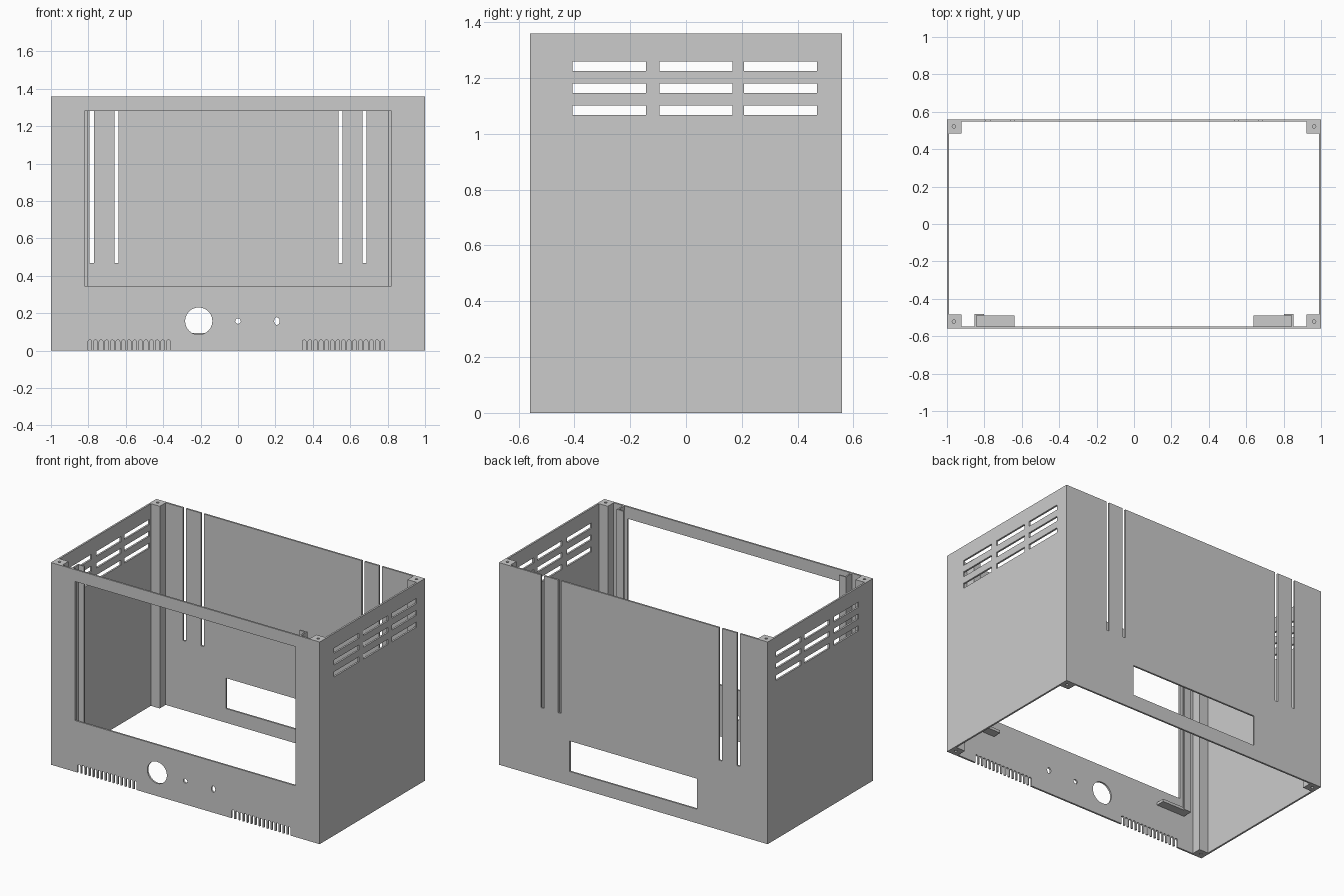
import bpy, bmesh, math

cube = bpy.data.objects.get("Cube")
if cube:
    bpy.data.objects.remove(cube, do_unlink=True)

X, Y, H, T = 1.0, 0.56, 1.36, 0.012   # half width, half depth, height, wall

grey = bpy.data.materials.new("light_grey")
grey.use_nodes = True
colour = (0.6, 0.6, 0.6, 1)
grey.diffuse_color = colour
grey.node_tree.nodes["Principled BSDF"].inputs["Base Color"].default_value = colour


def rect(u0, u1, v0, v1):
    return [(u0, v0), (u1, v0), (u1, v1), (u0, v1)]


def ellipse(u, v, ru, rv, n):
    angles = [2 * math.pi * i / n for i in range(n)]
    return [(u + ru * math.cos(a), v + rv * math.sin(a)) for a in angles]


def arch(u, r, bottom, top):
    """Slot with a rounded top."""
    arc = [math.pi * i / 8 for i in range(9)]
    return ([(u - r, bottom), (u + r, bottom)] +
            [(u + r * math.cos(a), top - r + r * math.sin(a)) for a in arc])


def prism(bm, profile, axis, lo, hi):
    """Extrude a flat profile along the named axis."""
    place = {"x": lambda u, v, w: (w, u, v),
             "y": lambda u, v, w: (u, w, v),
             "z": lambda u, v, w: (u, v, w)}[axis]
    a = [bm.verts.new(place(u, v, lo)) for u, v in profile]
    b = [bm.verts.new(place(u, v, hi)) for u, v in profile]
    faces = [bm.faces.new(a), bm.faces.new(b)]
    for i in range(len(a)):
        j = (i + 1) % len(a)
        faces.append(bm.faces.new((a[i], a[j], b[j], b[i])))
    bmesh.ops.recalc_face_normals(bm, faces=faces)


def build(name, prisms):
    bm = bmesh.new()
    for p in prisms:
        prism(bm, *p)
    mesh = bpy.data.meshes.new(name)
    bm.to_mesh(mesh)
    bm.free()
    mesh.materials.append(grey)
    obj = bpy.data.objects.new(name, mesh)
    bpy.context.collection.objects.link(obj)
    return obj


def cut(obj, prisms):
    """Subtract prisms from an object and drop the cutter."""
    cutter = build("cutter", prisms)
    cutter.hide_render = True
    mod = obj.modifiers.new("cut", "BOOLEAN")
    mod.operation, mod.solver, mod.object = "DIFFERENCE", "EXACT", cutter
    bpy.context.view_layer.update()
    graph = bpy.context.evaluated_depsgraph_get()
    mesh = bpy.data.meshes.new_from_object(obj.evaluated_get(graph))
    obj.modifiers.clear()
    obj.data = mesh
    bpy.data.objects.remove(cutter, do_unlink=True)


# Case: four thin walls, open at top and bottom
case = build("case_walls", [(rect(-X, X, -Y, Y), "z", 0, H)])
cut(case, [(rect(T - X, X - T, T - Y, Y - T), "z", -0.1, H + 0.1)])

# Front wall: window, control holes and rows of foot vents
front = [rect(-0.82, 0.82, 0.345, 1.28),
         ellipse(-0.21, 0.158, 0.073, 0.073, 24),
         ellipse(0, 0.158, 0.015, 0.015, 12),
         ellipse(0.208, 0.158, 0.015, 0.021, 12)]
for start in (-0.792, 0.354):
    front += [arch(start + 0.03 * i, 0.01, -0.05, 0.057) for i in range(15)]
openings = [(p, "y", -Y - 0.05, -Y + 0.05) for p in front]

# Back wall: cable opening and slots open at the top
back = [rect(-0.474, 0.474, 0.095, 0.3)]
back += [rect(x - 0.011, x + 0.011, 0.468, H + 0.1)
         for x in (-0.782, -0.649, 0.548, 0.676)]
openings += [(p, "y", Y - 0.05, Y + 0.05) for p in back]

# Side walls: grid of vents on both sides
for s in (-1, 1):
    for y in (-0.275, 0.036, 0.338):
        for z in (1.084, 1.164, 1.243):
            openings.append((rect(y - 0.131, y + 0.131, z - 0.017, z + 0.017),
                             "x", s * X - 0.05, s * X + 0.05))
cut(case, openings)

for s, side in ((1, "left"), (-1, "right")):
    # Corner posts with blind screw holes at both ends
    for t, end in ((1, "back"), (-1, "front")):
        post = build(f"{end}_{side}_post", [
            (rect(s * 0.922, s * (X - T), t * 0.485, t * (Y - T)), "z", 0, H)])
        hole = ellipse(s * 0.963, t * 0.522, 0.009, 0.009, 12)
        cut(post, [(hole, "z", -0.05, 0.06), (hole, "z", H - 0.06, H + 0.05)])
    # Angled panel rail beside the window
    rail = [(0.802, -0.481), (0.853, -0.481), (0.853, T - Y),
            (0.843, T - Y), (0.843, -0.49), (0.802, -0.49)]
    build(f"{side}_panel_rail", [([(s * x, y) for x, y in rail], "z", 0.232, H)])
    # Ledge that carries the panel
    build(f"{side}_panel_ledge", [
        (rect(s * 0.64, s * 0.843, T - Y, -0.49), "z", 0.232, 0.25)])
